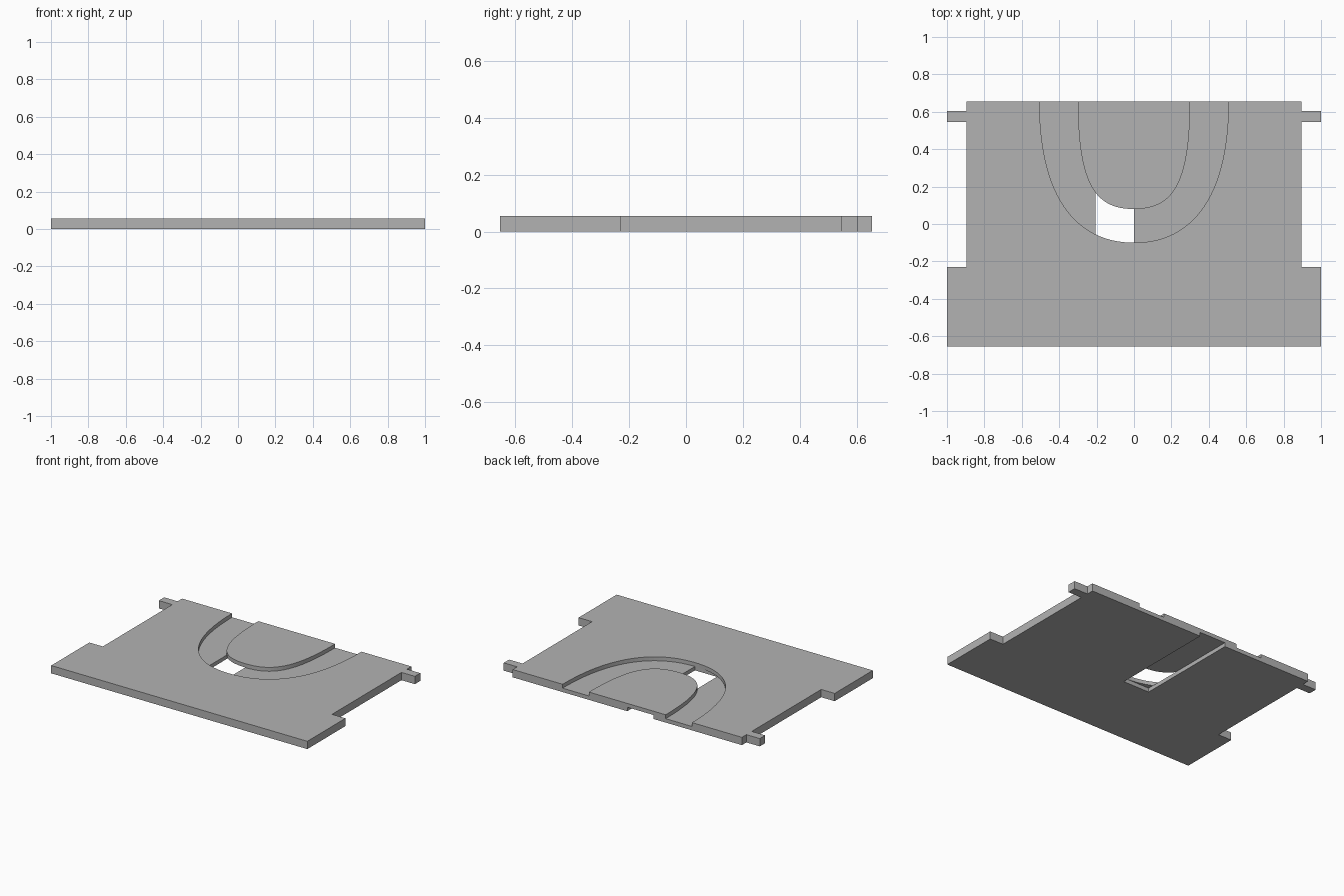
import bpy, bmesh
from mathutils import Vector
from mathutils.geometry import interpolate_bezier

if "Cube" in bpy.data.objects:
    bpy.data.objects.remove(bpy.data.objects["Cube"])

THICK, MID, BACK = 0.055, 0.0275, 0.655

grey = bpy.data.materials.new("plain grey")
grey.use_nodes = True
colour = (0.45, 0.45, 0.45, 1)
grey.diffuse_color = colour
grey.node_tree.nodes["Principled BSDF"].inputs["Base Color"].default_value = colour


def slab(name, outline, z0, z1):
    """Extrude a flat outline from z0 to z1."""
    bm = bmesh.new()
    face = bm.faces.new([bm.verts.new((x, y, z0)) for x, y in outline])
    geom = bmesh.ops.extrude_face_region(bm, geom=[face])["geom"]
    verts = [v for v in geom if isinstance(v, bmesh.types.BMVert)]
    bmesh.ops.translate(bm, verts=verts, vec=(0, 0, z1 - z0))
    bmesh.ops.recalc_face_normals(bm, faces=bm.faces)
    mesh = bpy.data.meshes.new(name)
    bm.to_mesh(mesh)
    bm.free()
    mesh.materials.append(grey)
    obj = bpy.data.objects.new(name, mesh)
    bpy.context.collection.objects.link(obj)
    return obj


def mirrored(half):
    """Complete a right-hand outline with its mirror image."""
    return half + [(-x, y) for x, y in reversed(half)]


def arch(width, drop, tip, bottom):
    """Right half of a U curve, from the back edge down to the centre line."""
    pts = interpolate_bezier(Vector((width, BACK)), Vector((width, drop)),
                             Vector((tip, bottom)), Vector((0, bottom)), 28)
    return [(width, BACK + 0.1)] + [(p.x, p.y) for p in pts]


def full_arch(*args):
    half = arch(*args)
    return half + [(-x, y) for x, y in reversed(half[:-1])]


def cut(target, cutter):
    mod = target.modifiers.new(cutter.name, "BOOLEAN")
    mod.operation, mod.solver, mod.object = "DIFFERENCE", "EXACT", cutter
    cutter.hide_render = True
    cutter.hide_viewport = True


# Plate with side notches and narrow back tabs
plate = slab("plate", mirrored([
    (1, -BACK), (1, -0.23), (0.895, -0.23), (0.895, 0.545),
    (1, 0.545), (1, 0.605), (0.895, 0.605), (0.895, BACK)]), 0, THICK)

# U-shaped groove in the top, around a raised tongue
outer = full_arch(0.505, 0.13, 0.3, -0.1)
inner = full_arch(0.3, 0.2, 0.2, 0.08)
cut(plate, slab("groove_cutter", outer + inner[::-1], MID, THICK + 0.05))

# Straight slot in the underside, opening into the groove
cut(plate, slab("slot_cutter", [(-0.205, -0.1), (0, -0.1), (0, BACK + 0.1),
                                (-0.205, BACK + 0.1)], -0.05, MID + 0.0005))
